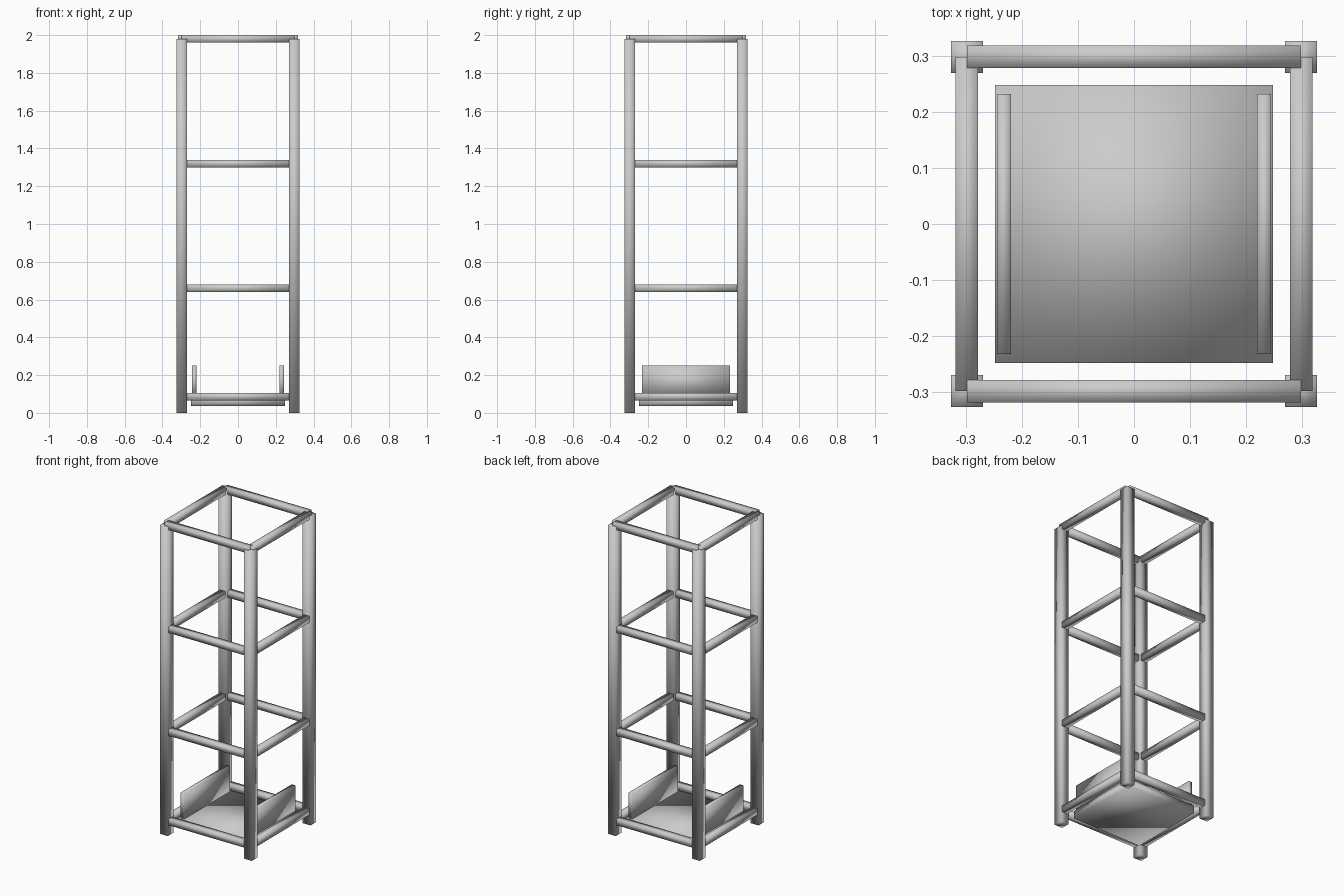
import bpy

cube = bpy.data.objects.get("Cube")
if cube:
    bpy.data.objects.remove(cube, do_unlink=True)

GREY = (0.6, 0.6, 0.6, 1)
steel = bpy.data.materials.new("grey_steel")
steel.use_nodes = True
steel.diffuse_color = GREY
steel.node_tree.nodes["Principled BSDF"].inputs["Base Color"].default_value = GREY


def box(name, centre, size):
    """Softly shaded box from its centre and full size."""
    bpy.ops.mesh.primitive_cube_add(size=1, location=centre)
    obj = bpy.context.object
    obj.name = name
    obj.scale = size
    bpy.ops.object.transform_apply(location=False, rotation=False, scale=True)
    bpy.ops.object.shade_smooth()
    obj.data.materials.append(steel)
    return obj


HALF = 0.298      # post axis distance from the centre
HEIGHT = 1.98     # post height
POST = 0.057
BAR = 0.04
SIDES = (("right", -1), ("left", 1))
ENDS = (("front", -1), ("back", 1))

# Corner posts
for end, sy in ENDS:
    for side, sx in SIDES:
        box(f"{end}_{side}_post", (sx * HALF, sy * HALF, HEIGHT / 2),
            (POST, POST, HEIGHT))

# Horizontal rings of crossbars
levels = {"bottom": 0.086, "lower": HEIGHT / 3, "upper": HEIGHT * 2 / 3, "top": HEIGHT}
for level, z in levels.items():
    for end, s in ENDS:
        box(f"{level}_{end}_bar", (0, s * HALF, z), (2 * HALF, BAR, BAR))
    for side, s in SIDES:
        box(f"{level}_{side}_bar", (s * HALF, 0, z), (BAR, 2 * HALF, BAR))

# Lift platform with its two side panels
FLOOR, DECK, RAIL_TOP = 0.037, 0.086, 0.25
box("platform", (0, 0, (FLOOR + DECK) / 2), (0.496, 0.496, DECK - FLOOR))
for side, s in SIDES:
    box(f"platform_{side}_panel", (s * 0.232, 0, (DECK + RAIL_TOP) / 2),
        (0.025, 0.464, RAIL_TOP - DECK))
